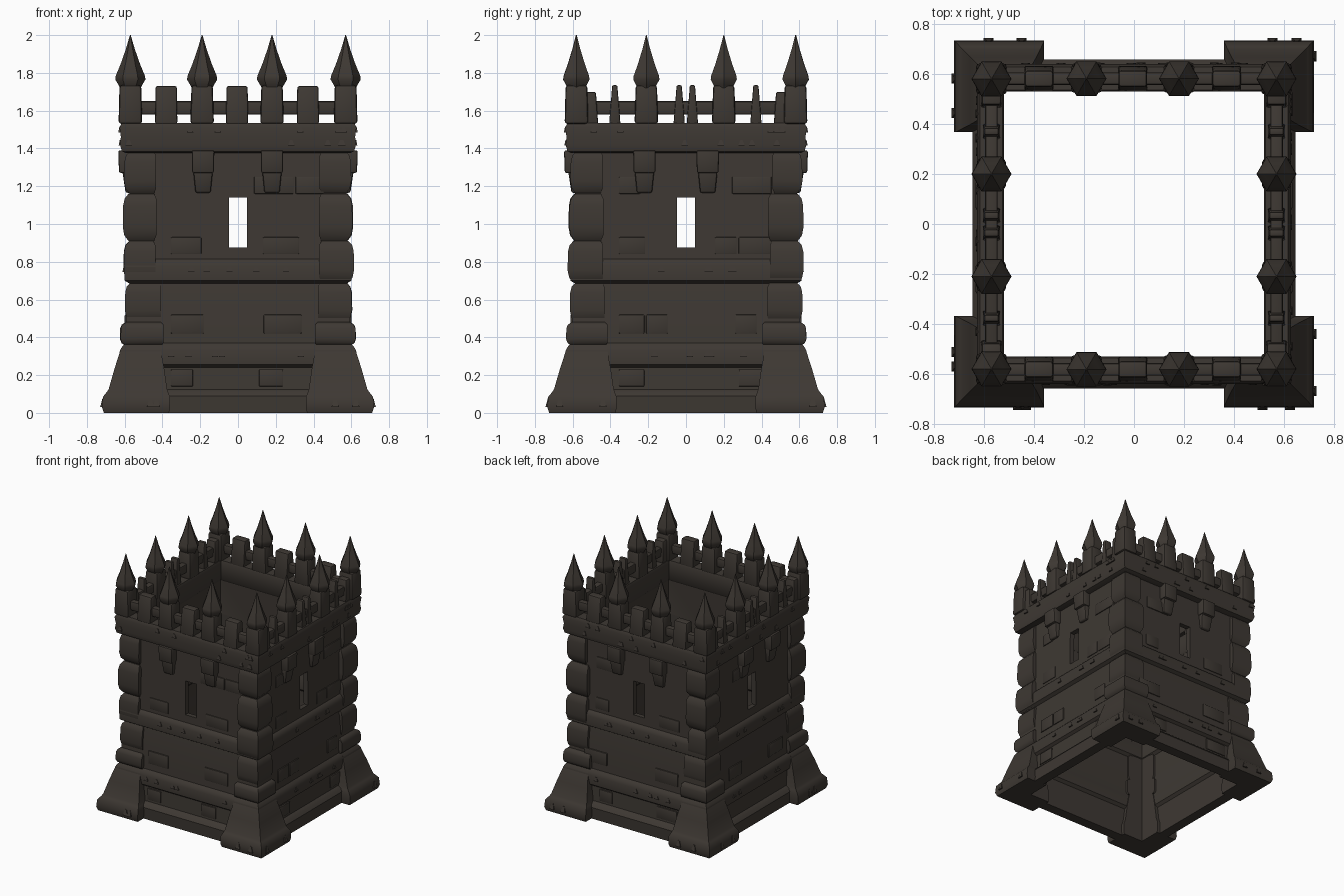
import bpy, bmesh, math, random
from mathutils import Vector

random.seed(4)
if "Cube" in bpy.data.objects:
    bpy.data.objects.remove(bpy.data.objects["Cube"])

COLOUR = (0.048, 0.040, 0.033, 1)
stone = bpy.data.materials.new("dark_stone")
stone.use_nodes = True
stone.diffuse_color = COLOUR
bsdf = stone.node_tree.nodes["Principled BSDF"]
bsdf.inputs["Base Color"].default_value = COLOUR
bsdf.inputs["Roughness"].default_value = 0.9

DEPTH = 1.02          # the tower is slightly deeper than wide
parts = []


def finish(name, bm, bevel=0):
    bmesh.ops.recalc_face_normals(bm, faces=bm.faces)
    if bevel:
        bmesh.ops.bevel(bm, geom=bm.edges[:], offset=bevel, segments=2,
                        profile=0.5, affect='EDGES', clamp_overlap=True)
    mesh = bpy.data.meshes.new(name)
    bm.to_mesh(mesh)
    bm.free()
    mesh.materials.append(stone)
    ob = bpy.data.objects.new(name, mesh)
    bpy.context.collection.objects.link(ob)
    parts.append(ob)
    return ob


def loft(name, rings, closed=False, bevel=0):
    """Skin a list of point rings; closed joins the last ring to the first."""
    bm = bmesh.new()
    rows = [[bm.verts.new(p) for p in ring] for ring in rings]
    n = len(rows[0])
    pairs = list(zip(rows, rows[1:])) + ([(rows[-1], rows[0])] if closed else [])
    for a, b in pairs:
        for i in range(n):
            j = (i + 1) % n
            bm.faces.new((a[i], a[j], b[j], b[i]))
    if not closed:
        bm.faces.new(rows[0])
        bm.faces.new(rows[-1])
    return finish(name, bm, bevel)


def rect(x, y, z, wx, wy):
    return [Vector((x + sx * wx / 2, y + sy * wy / 2, z))
            for sx, sy in ((-1, -1), (1, -1), (1, 1), (-1, 1))]


def block(name, x, y, z0, z1, wx, wy, tx=1.0, ty=1.0, bevel=0.01):
    return loft(name, [rect(x, y, z0, wx, wy), rect(x, y, z1, wx * tx, wy * ty)],
                bevel=bevel)


def square_ring(name, profile):
    return loft(name, [rect(0, 0, z, 2 * o, 2 * o * DEPTH) for o, z in profile],
                closed=True)


def corner_loft(name, levels, sx, sy, inner=0.535):
    """L-shaped corner masonry; levels are (outer, arm end, height)."""
    rings = []
    for o, e, z in levels:
        plan = ((o, o), (e, o), (e, inner), (inner, inner), (inner, e), (o, e))
        rings.append([Vector((sx * x, sy * y * DEPTH, z)) for x, y in plan])
    return loft(name, rings)


def on_side(side, along, out):
    """Point on a wall: 0 front, 1 right, 2 back, 3 left."""
    return ((along, -out * DEPTH), (out, along), (along, out * DEPTH),
            (-out, along))[side]


def side_block(name, side, along, out, z0, z1, w, d, tw=1.0, td=1.0, bevel=0.01):
    x, y = on_side(side, along, out)
    if side % 2:
        return block(name, x, y, z0, z1, d, w, td, tw, bevel)
    return block(name, x, y, z0, z1, w, d, tw, td, bevel)


# Hollow wall shell with base course, ledges and panels
walls = square_ring("walls", [
    (0.64, 0), (0.645, 0.09), (0.63, 0.11), (0.605, 0.125), (0.60, 0.24),
    (0.62, 0.255), (0.625, 0.33), (0.61, 0.355), (0.595, 0.37), (0.59, 0.55),
    (0.575, 0.685), (0.60, 0.70), (0.605, 0.78), (0.59, 0.805), (0.575, 0.815),
    (0.572, 1.40), (0.53, 1.40), (0.54, 0.82), (0.53, 0.80), (0.53, 0.70),
    (0.55, 0.68), (0.55, 0.36), (0.54, 0.34), (0.54, 0.25), (0.56, 0.23),
    (0.56, 0)])

# Arrow slits cut through all four walls
for axis in range(2):
    cutter = block("slit_cutter", 0, 0, 0.875, 1.14,
                   (0.095, 2)[axis], (2, 0.095)[axis], bevel=0)
    cutter.hide_render = True
    parts.remove(cutter)
    mod = walls.modifiers.new("slit", 'BOOLEAN')
    mod.object = cutter
    mod.operation = 'DIFFERENCE'
    mod.solver = 'EXACT'
    bpy.context.view_layer.objects.active = walls
    bpy.ops.object.modifier_apply(modifier=mod.name)
    bpy.data.objects.remove(cutter)

# Parapet ring
square_ring("parapet", [
    (0.595, 1.375), (0.615, 1.385), (0.625, 1.42), (0.62, 1.46), (0.627, 1.51),
    (0.615, 1.535), (0.525, 1.535), (0.52, 1.52), (0.52, 1.39), (0.53, 1.375)])

# Corner plinths and stacked quoin stones
courses = [0.355, 0.48, 0.69, 0.91, 1.16, 1.385]
for sx in (-1, 1):
    for sy in (-1, 1):
        corner_loft("corner_plinth", [
            (0.71, 0.365, 0), (0.72, 0.36, 0.03), (0.715, 0.36, 0.085),
            (0.695, 0.37, 0.11), (0.685, 0.375, 0.125), (0.655, 0.39, 0.23),
            (0.62, 0.41, 0.34), (0.605, 0.42, 0.36)], sx, sy)
        for i, (z0, z1) in enumerate(zip(courses, courses[1:])):
            o = (0.625, 0.60, 0.61, 0.605, 0.60)[i] + random.uniform(-.006, .006)
            e = (0.405, 0.415, 0.44, 0.425, 0.44)[i] + random.uniform(-.012, .012)
            h = z1 - z0
            corner_loft("quoin_stone", [
                (o - 0.03, e + 0.012, z0), (o - 0.008, e, z0 + 0.12 * h),
                (o, e, z0 + 0.3 * h), (o - 0.002, e, z0 + 0.75 * h),
                (o - 0.01, e, z0 + 0.9 * h), (o - 0.03, e + 0.012, z1)], sx, sy)


# Six-sided spires
def spire(x, y):
    profile = [(0.055, 1.72), (0.062, 1.735), (0.08, 1.765), (0.077, 1.785),
               (0.052, 1.845), (0.024, 1.925), (0.002, 2.0)]
    loft("spire", [[Vector((x + r * math.cos(k * math.pi / 3),
                            y + r * math.sin(k * math.pi / 3), z))
                    for k in range(6)] for r, z in profile])


for sx in (-1, 1):
    for sy in (-1, 1):
        x, y = sx * 0.57, sy * 0.58
        block("corner_post", x, y, 1.53, 1.735, 0.125, 0.125, 0.92, 0.92, 0.015)
        block("corner_merlon", x, y - sy * 0.055, 1.53, 1.70, 0.085, 0.12, 0.9, 0.8)
        spire(x, y)

for side in range(4):
    # Spired posts and the corbels beneath them
    for a in (-0.19, 0.18) if side % 2 == 0 else (-0.21, 0.2):
        side_block("spire_post", side, a, 0.57, 1.53, 1.735, 0.125, 0.115,
                   0.9, 0.9, 0.015)
        spire(*on_side(side, a, 0.57))
    for a in (-0.185, 0.18) if side % 2 == 0 else (-0.22, 0.115):
        side_block("corbel_top", side, a, 0.59, 1.27, 1.39, 0.115, 0.08, 1.04, 1.1)
        side_block("corbel_bottom", side, a, 0.575, 1.165, 1.285, 0.08, 0.04,
                   1.3, 1.9)
    # Square merlons front and back, broken pointed ones on the sides
    if side % 2 == 0:
        for a in (-0.38, -0.005, 0.37):
            side_block("merlon", side, a, 0.57, 1.53, 1.73, 0.118, 0.105, 0.95, 0.6)
    else:
        for a in (-0.377, -0.036, 0.034, 0.37):
            side_block("broken_merlon", side, a, 0.57, 1.53, 1.735, 0.06, 0.07,
                       0.45, 0.8, 0.007)
    # Rail between the merlons
    side_block("rail", side, 0, 0.57, 1.58, 1.65, 1.06, 0.05)

    # Slightly raised wall stones
    for z0, z1 in ((0.84, 0.93), (1.16, 1.25), (0.42, 0.52), (0.14, 0.23)):
        a = -0.36
        while a < 0.3:
            w = random.uniform(0.12, 0.22)
            if random.random() < 0.5 and abs(a + w / 2) > w / 2 + 0.06:
                face = 0.572 if z0 > 0.8 else 0.592 if z0 > 0.4 else 0.603
                side_block("wall_stone", side, a + w / 2, face, z0, z1,
                           w - 0.01, 0.016, bevel=0.005)
            a += w
    # Chipped nubs along the courses and plinths
    for z, out, reach in ((1.43, 0.62, 0.6), (1.50, 0.622, 0.6),
                          (0.76, 0.6, 0.4), (0.31, 0.62, 0.36)):
        for k in range(5):
            a = random.uniform(-reach, reach)
            side_block("chip", side, a, out, z - 0.015, z + 0.015,
                       0.035, 0.024, 0.3, 0.5, 0)
    for s in (-1, 1):
        for k in range(2):
            a = s * random.uniform(0.42, 0.68)
            side_block("plinth_chip", side, a, 0.71, 0.03, 0.075, 0.04, 0.04,
                       0.3, 0.4, 0)

# Smooth shading with crisp edges
bpy.ops.object.select_all(action='DESELECT')
for ob in parts:
    ob.select_set(True)
bpy.context.view_layer.objects.active = walls
bpy.ops.object.shade_smooth_by_angle(angle=math.radians(40))
